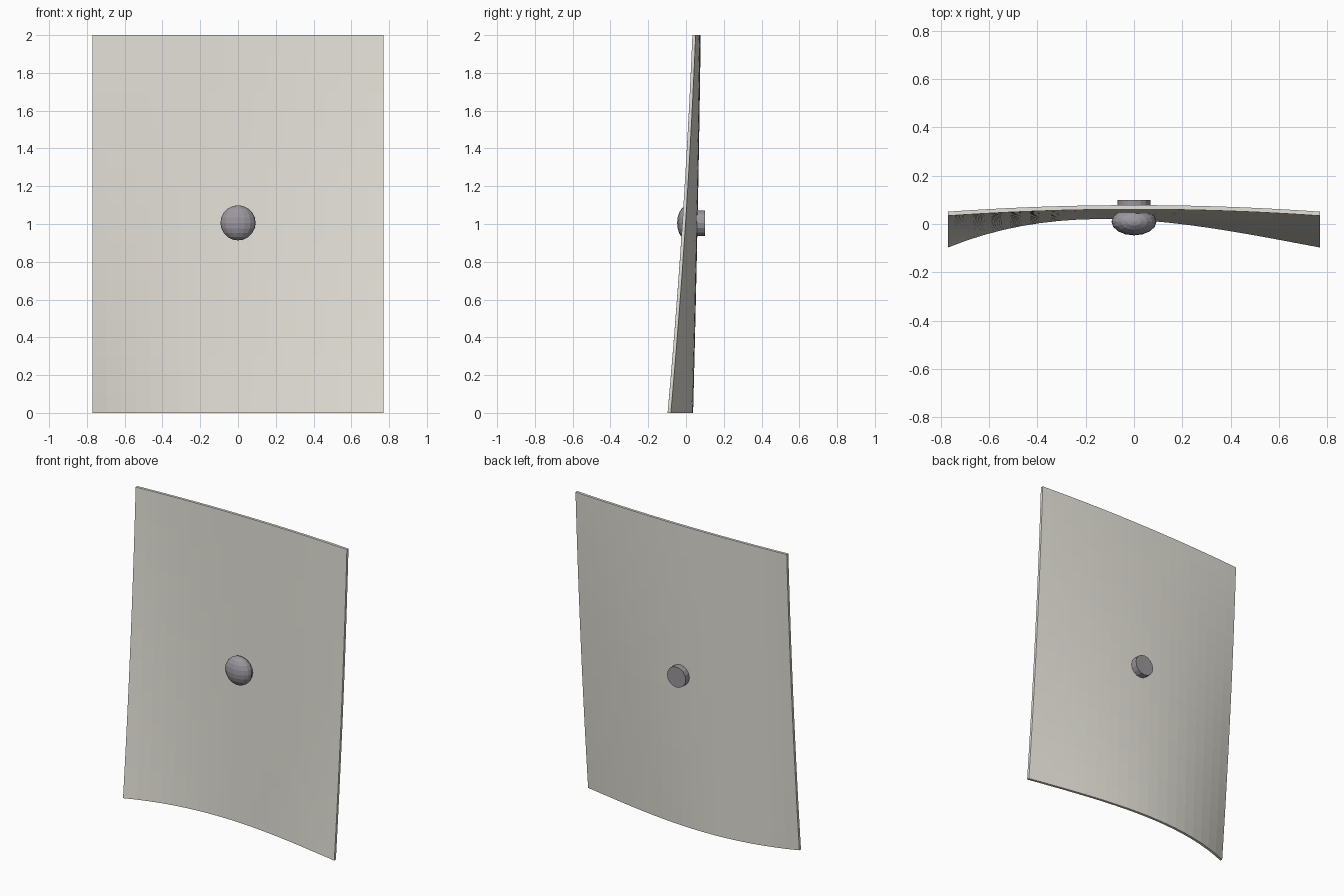
import bpy, bmesh, math
from mathutils import Matrix

if "Cube" in bpy.data.objects:
    bpy.data.objects.remove(bpy.data.objects["Cube"])

HALF_W, HEIGHT, THICK = 0.77, 2.0, 0.017


def material(name, rgb):
    m = bpy.data.materials.new(name)
    m.diffuse_color = (*rgb, 1)
    m.use_nodes = True
    m.node_tree.nodes["Principled BSDF"].inputs["Base Color"].default_value = m.diffuse_color
    return m


def add_object(name, bm, mat):
    bmesh.ops.recalc_face_normals(bm, faces=bm.faces[:])
    me = bpy.data.meshes.new(name)
    bm.to_mesh(me)
    bm.free()
    me.materials.append(mat)
    ob = bpy.data.objects.new(name, me)
    bpy.context.collection.objects.link(ob)
    return ob


def front_y(x, z):
    # lopsided deep curve at the bottom blends to a shallow arc at the top
    bottom = 0.017 - 0.055 * x - 0.193 * x**2 + 0.093 * x**3
    top = 0.061 - 0.027 * (x / HALF_W) ** 2
    t = z / HEIGHT
    f = t + 0.36 * t * (1 - t)
    return bottom + (top - bottom) * f


cream = material("cream", (0.78, 0.76, 0.69))
grey = material("knob_grey", (0.33, 0.31, 0.34))

# Curved, slightly twisted panel
bm = bmesh.new()
bmesh.ops.create_grid(bm, x_segments=20, y_segments=20, size=1)
for v in bm.verts:
    x, z = v.co.x * HALF_W, (v.co.y + 1) * HEIGHT / 2
    v.co = (x, front_y(x, z), z)
solid = bmesh.ops.extrude_face_region(bm, geom=bm.faces[:])
for v in solid["geom"]:
    if isinstance(v, bmesh.types.BMVert):
        v.co.y += THICK
add_object("curved_panel", bm, cream)

# Flattened round knob on the front
bm = bmesh.new()
bmesh.ops.create_uvsphere(
    bm, u_segments=16, v_segments=10, radius=1,
    matrix=Matrix.Translation((0, 0.01, 1.006)) @ Matrix.Diagonal((0.093, 0.057, 0.093, 1)))
add_object("front_knob", bm, grey)

# Stub passing through to the back
bm = bmesh.new()
bmesh.ops.create_cone(
    bm, cap_ends=True, segments=16, radius1=0.068, radius2=0.068, depth=0.08,
    matrix=Matrix.Translation((0, 0.06, 1.004)) @ Matrix.Rotation(math.pi / 2, 4, 'X'))
add_object("back_stub", bm, grey)
